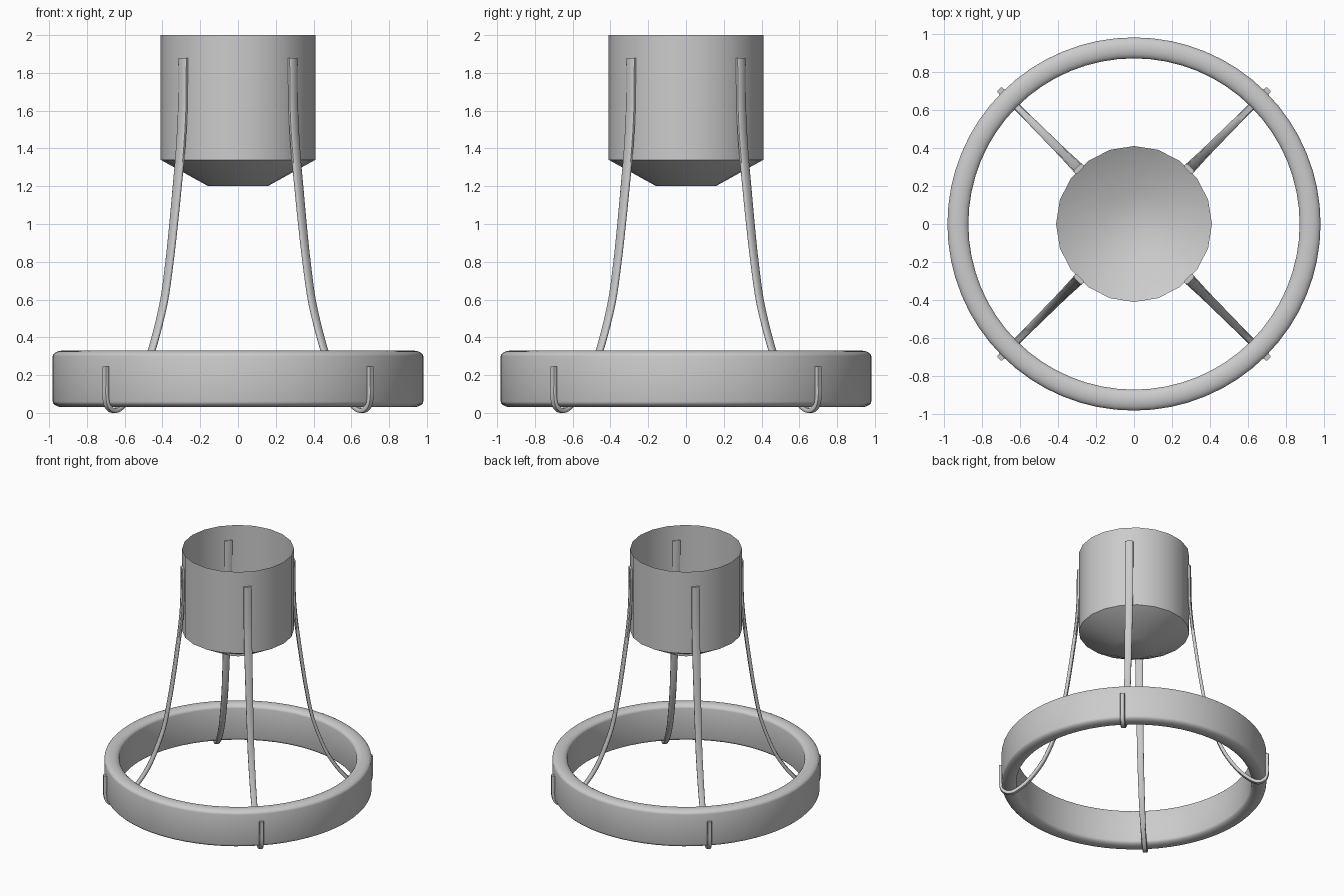
import bpy, bmesh, math
from mathutils import Vector

if "Cube" in bpy.data.objects:
    bpy.data.objects.remove(bpy.data.objects["Cube"])


def finish(name, bm, angle):
    bmesh.ops.recalc_face_normals(bm, faces=bm.faces)
    me = bpy.data.meshes.new(name)
    bm.to_mesh(me)
    bm.free()
    ob = bpy.data.objects.new(name, me)
    bpy.context.collection.objects.link(ob)
    bpy.ops.object.select_all(action='DESELECT')
    ob.select_set(True)
    bpy.context.view_layer.objects.active = ob
    bpy.ops.object.shade_smooth_by_angle(angle=math.radians(angle))
    return ob


def skin(bm, loops, closed):
    """Bridge consecutive vertex loops with quads."""
    n = len(loops[0])
    for a, b in zip(loops, loops[1:] + loops[:1] if closed else loops[1:]):
        for i in range(n):
            j = (i + 1) % n
            bm.faces.new((a[i], a[j], b[j], b[i]))


def lathe(name, profile, sides, closed=False, cap=False, angle=40):
    bm = bmesh.new()
    turns = [2 * math.pi * i / sides for i in range(sides)]
    loops = [[bm.verts.new((r * math.cos(t), r * math.sin(t), z)) for t in turns]
             for r, z in profile]
    skin(bm, loops, closed)
    if cap:
        bm.faces.new(loops[-1])
    return finish(name, bm, angle)


def smooth_path(pts, steps=4):
    """Catmull-Rom curve through the points."""
    p = [Vector(q) for q in pts]
    p = [2 * p[0] - p[1]] + p + [2 * p[-1] - p[-2]]
    out = []
    for a, b, c, d in zip(p, p[1:], p[2:], p[3:]):
        for s in range(steps):
            t = s / steps
            out.append(0.5 * (2 * b + (c - a) * t + (2 * a - 5 * b + 4 * c - d) * t * t
                              + (3 * b - a - 3 * c + d) * t ** 3))
    return out + [p[-2]]


def strap(name, pts, turn):
    bm = bmesh.new()
    path = smooth_path(pts)   # each point: radius, height, strap width
    out = Vector((math.cos(turn), math.sin(turn), 0))
    side = Vector((-math.sin(turn), math.cos(turn), 0))
    loops = []
    for i, p in enumerate(path):
        d = path[min(i + 1, len(path) - 1)] - path[max(i - 1, 0)]
        d.z = 0
        d.normalize()
        normal = out * -d.y + Vector((0, 0, d.x))
        centre = out * p.x + Vector((0, 0, p.y))
        w, t = p.z / 2, 0.012
        # chamfered flat section
        sec = [(w, t * .5), (w * .75, t), (-w * .75, t), (-w, t * .5),
               (-w, -t * .5), (-w * .75, -t), (w * .75, -t), (w, -t * .5)]
        loops.append([bm.verts.new(centre + side * u + normal * v) for u, v in sec])
    skin(bm, loops, False)
    bm.faces.new(loops[0])
    bm.faces.new(loops[-1])
    return finish(name, bm, 50)


# Open cup with a tapered floor
lathe("cup", [(.41, 2), (.41, 1.34), (.157, 1.2)], 20, cap=True)

# Rounded band at the base
corner = [(.055 * math.cos(a), .03 * math.sin(a))
          for a in [math.pi * i / 10 for i in range(11)]]
band = [(.926 + x, .30 + z) for x, z in corner] + [(.926 - x, .06 - z) for x, z in corner]
lathe("base_ring", band, 64, closed=True, angle=60)

# Four tapering legs that hook under the ring
leg = [(.411, 1.88, .06), (.415, 1.6, .06), (.43, 1.4, .058), (.455, 1.2, .056),
       (.482, 1.0, .053), (.513, .8, .05), (.557, .58, .048), (.638, .35, .045),
       (.705, .22, .042), (.79, .105, .04), (.87, .035, .038), (.925, .012, .036),
       (.97, .03, .035), (.99, .08, .035), (.991, .16, .035), (.991, .245, .035)]
for k, label in enumerate(("back_right", "back_left", "front_left", "front_right")):
    strap("leg_" + label, leg, math.radians(45 + 90 * k))
